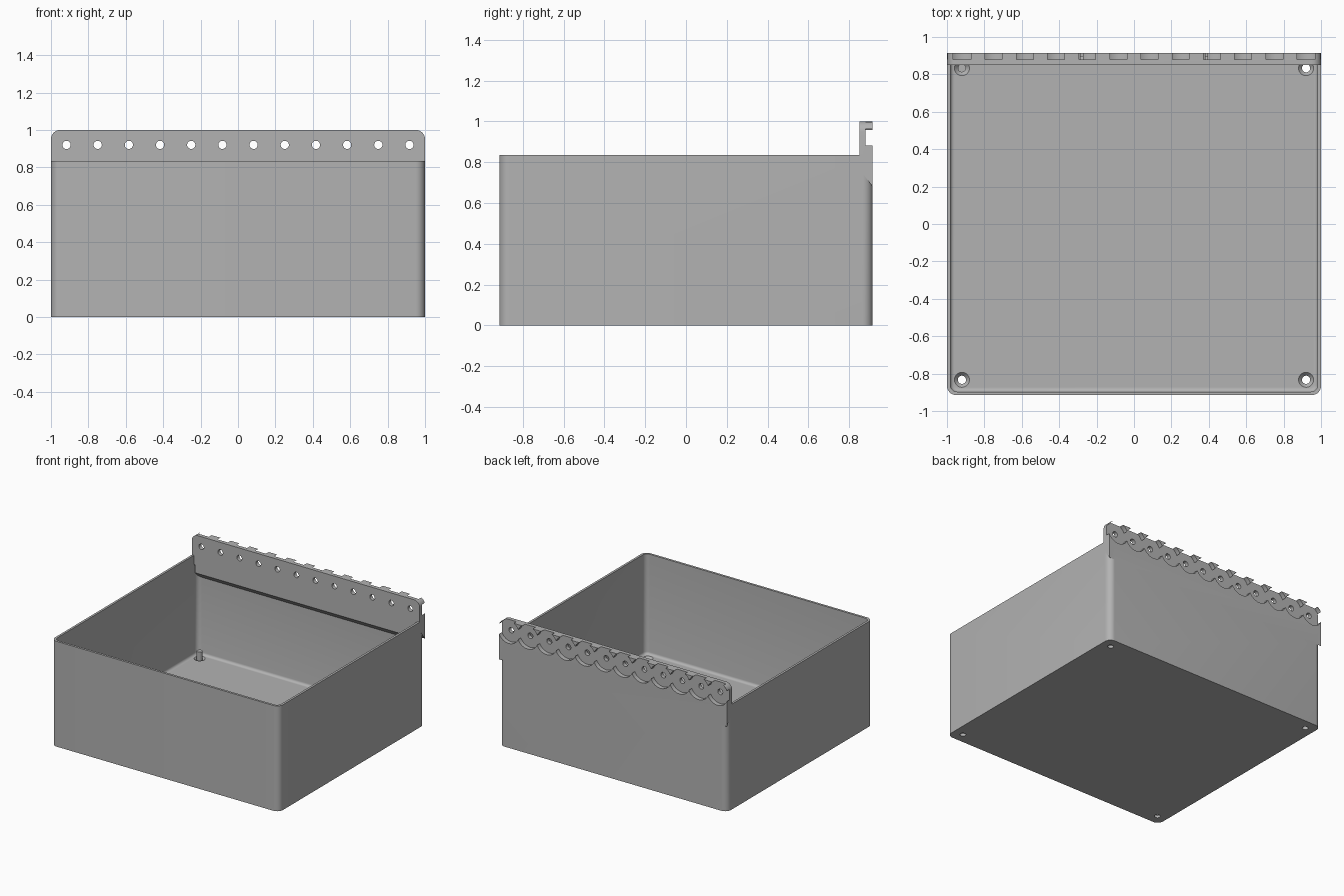
import bpy
import bmesh
import math
from mathutils import Matrix, Vector

cube = bpy.data.objects.get("Cube")
if cube:
    bpy.data.objects.remove(cube, do_unlink=True)

grey = bpy.data.materials.new("plain grey")
grey.use_nodes = True
grey.diffuse_color = (0.45, 0.45, 0.45, 1)
grey.node_tree.nodes["Principled BSDF"].inputs["Base Color"].default_value = grey.diffuse_color

HALF_X, HALF_Y, HEIGHT = 1.0, 0.915, 0.835
WALL, FLOOR = 0.018, 0.04
PLATE_FRONT, RECESS_Y, PLATE_TOP = 0.85, 0.88, 1.0
KNUCKLES, PITCH, PIN_Z = 12, 0.1667, 0.92


def finish(bm, name):
    bmesh.ops.recalc_face_normals(bm, faces=bm.faces[:])
    mesh = bpy.data.meshes.new(name)
    bm.to_mesh(mesh)
    bm.free()
    mesh.materials.append(grey)
    obj = bpy.data.objects.new(name, mesh)
    bpy.context.collection.objects.link(obj)
    return obj


def rounded_box(name, hx, hy, z0, z1, corner, fillet=0):
    bm = bmesh.new()
    bmesh.ops.create_cube(bm, size=1)
    for v in bm.verts:
        v.co = (v.co.x * 2 * hx, v.co.y * 2 * hy, z1 if v.co.z > 0 else z0)
    upright = [e for e in bm.edges if abs(e.verts[0].co.z - e.verts[1].co.z) > 0.1]
    bmesh.ops.bevel(bm, geom=upright, offset=corner, segments=8, profile=0.5, affect='EDGES')
    if fillet:
        base = [e for e in bm.edges if all(abs(v.co.z - z0) < 1e-5 for v in e.verts)]
        bmesh.ops.bevel(bm, geom=base, offset=fillet, segments=4, profile=0.5, affect='EDGES')
    return finish(bm, name)


def x_prism(name, profile, hx, top_round=0):
    """Extrude a (y, z) profile along x, optionally rounding its top corners."""
    bm = bmesh.new()
    face = bm.faces.new([bm.verts.new((-hx, y, z)) for y, z in profile])
    out = bmesh.ops.extrude_face_region(bm, geom=[face])["geom"]
    moved = [g for g in out if isinstance(g, bmesh.types.BMVert)]
    bmesh.ops.translate(bm, verts=moved, vec=(2 * hx, 0, 0))
    if top_round:
        ends = [e for e in bm.edges
                if all(v.co.z > PLATE_TOP - 1e-4 for v in e.verts)
                and abs(e.verts[0].co.x - e.verts[1].co.x) < 1e-4]
        bmesh.ops.bevel(bm, geom=ends, offset=top_round, segments=8, profile=0.5, affect='EDGES')
    return finish(bm, name)


def cylinders(name, centres, r1, r2, depth, along_y=False, sides=40):
    bm = bmesh.new()
    turn = Matrix.Rotation(math.pi / 2, 4, 'X') if along_y else Matrix.Identity(4)
    for c in centres:
        bmesh.ops.create_cone(bm, cap_ends=True, segments=sides, radius1=r1, radius2=r2,
                              depth=depth, matrix=Matrix.Translation(Vector(c)) @ turn)
    return finish(bm, name)


def combine(target, tool, operation):
    mod = target.modifiers.new(tool.name, 'BOOLEAN')
    mod.operation, mod.solver, mod.object = operation, 'EXACT', tool
    bpy.context.view_layer.objects.active = target
    bpy.ops.object.modifier_apply(modifier=mod.name)
    bpy.data.objects.remove(tool, do_unlink=True)


# Open tray with rounded corners and a filleted floor
tray = rounded_box("hinged_tray", HALF_X, HALF_Y, 0, HEIGHT, 0.05)
cavity = rounded_box("cavity", HALF_X - WALL, HALF_Y - WALL, FLOOR, HEIGHT + 0.1, 0.036, 0.02)
combine(tray, cavity, 'DIFFERENCE')

# Hinge plate along the back, with a sloping ledge inside the wall
plate = x_prism("hinge_plate", [(PLATE_FRONT, PLATE_TOP), (HALF_Y, PLATE_TOP),
                                (HALF_Y, 0.68), (PLATE_FRONT, 0.765)], HALF_X, 0.05)
ledge = x_prism("inner_ledge", [(PLATE_FRONT, 0.78), (0.905, 0.78),
                                (0.905, 0.645), (PLATE_FRONT, 0.70)], 0.972)
combine(tray, plate, 'UNION')
combine(tray, ledge, 'UNION')

# Overlapping round knuckle recesses, cut in alternating sets, then pin holes
xs = [(i - (KNUCKLES - 1) / 2) * PITCH for i in range(KNUCKLES)]
for start in (0, 1):
    pockets = cylinders("knuckle_recess", [(x, RECESS_Y + 0.1, PIN_Z) for x in xs[start::2]],
                        0.092, 0.092, 0.2, True, 48)
    combine(tray, pockets, 'DIFFERENCE')
pins = cylinders("pin_holes", [(x, 0.87, PIN_Z) for x in xs], 0.022, 0.022, 0.2, True, 24)
combine(tray, pins, 'DIFFERENCE')

# Countersunk mounting holes in the floor corners
corners = [(sx * 0.92, sy * 0.833) for sx in (-1, 1) for sy in (-1, 1)]
sinks = cylinders("countersinks", [(x, y, 0.03) for x, y in corners], 0.02, 0.042, 0.024)
combine(tray, sinks, 'DIFFERENCE')
bores = cylinders("mounting_holes", [(x, y, 0) for x, y in corners], 0.022, 0.022, 0.2)
combine(tray, bores, 'DIFFERENCE')

# Smooth the rounded surfaces while keeping the edges crisp
bpy.ops.object.select_all(action='DESELECT')
tray.select_set(True)
bpy.context.view_layer.objects.active = tray
bpy.ops.object.shade_smooth_by_angle(angle=math.radians(30))
